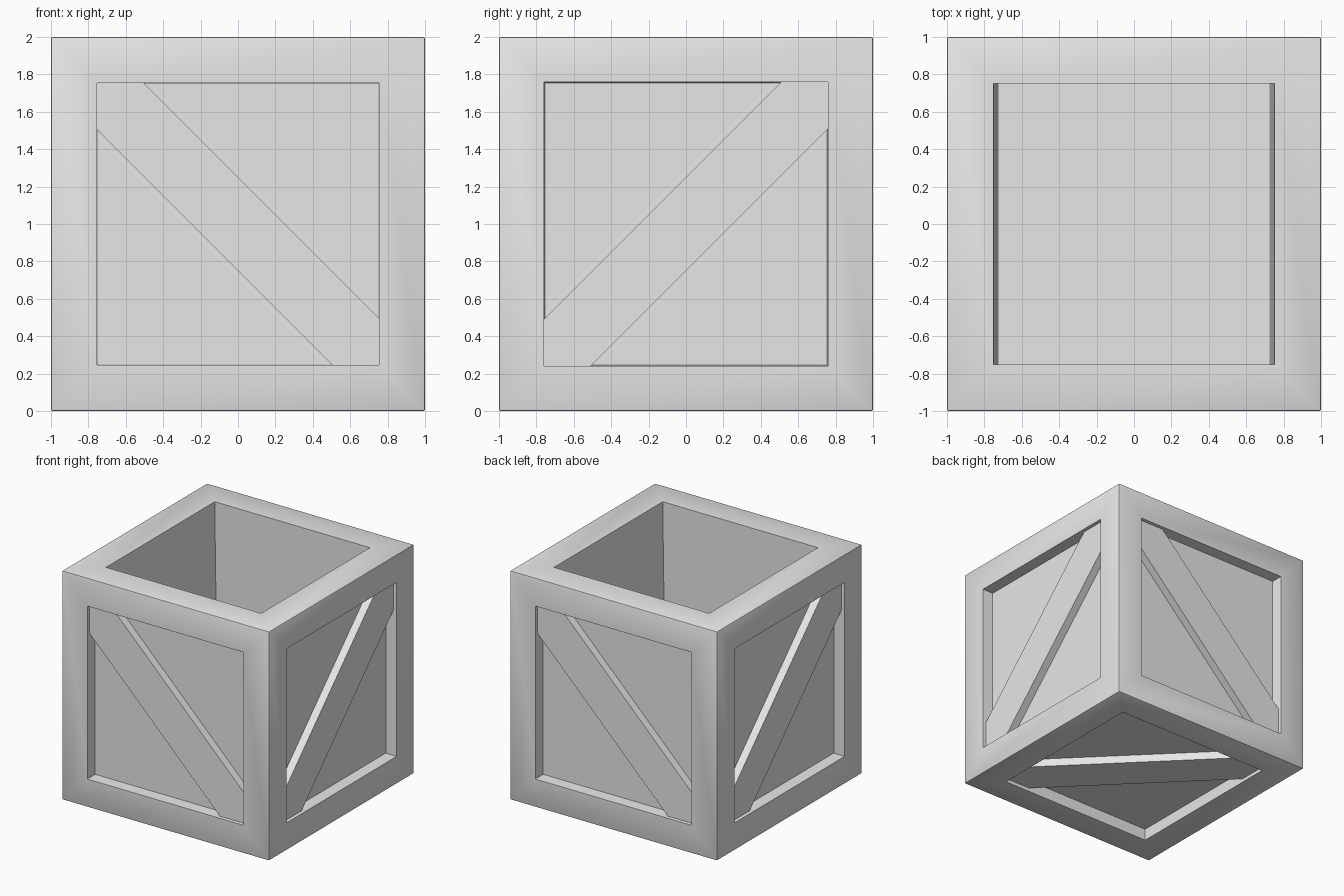
import bpy
import bmesh
from math import radians
from mathutils import Matrix, Vector

cube = bpy.data.objects.get("Cube")
if cube:
    bpy.data.objects.remove(cube, do_unlink=True)

OPEN = 0.755      # half width of each panel opening
PANEL_DEPTH = 0.1
BRACE_DEPTH = 0.03
FLOOR_Z = 0.25

grey = bpy.data.materials.new("light_grey")
grey.use_nodes = True
grey.diffuse_color = (0.8, 0.8, 0.8, 1)
grey.node_tree.nodes["Principled BSDF"].inputs["Base Color"].default_value = (0.8, 0.8, 0.8, 1)


def finish(bm, name):
    bmesh.ops.recalc_face_normals(bm, faces=bm.faces)
    mesh = bpy.data.meshes.new(name)
    bm.to_mesh(mesh)
    bm.free()
    mesh.materials.append(grey)
    obj = bpy.data.objects.new(name, mesh)
    bpy.context.collection.objects.link(obj)
    bpy.ops.object.select_all(action='DESELECT')
    obj.select_set(True)
    bpy.context.view_layer.objects.active = obj
    bpy.ops.object.shade_smooth_by_angle(angle=radians(30))


def inset(bm, face, width):
    bmesh.ops.inset_individual(bm, faces=[face], thickness=width, use_even_offset=True)


# Crate body: block with recessed side panels and a hollow top
bm = bmesh.new()
bmesh.ops.create_cube(bm, size=2, matrix=Matrix.Translation((0, 0, 1)))
outer_edges = list(bm.edges)
for face in list(bm.faces):
    normal = face.normal.copy()
    if normal.z > 0.5:
        # hollow whose left and right walls lean in slightly
        inset(bm, face, 0.25)
        inset(bm, face, 0.0001)
        for v in face.verts:
            v.co.z = FLOOR_Z
            v.co.x *= 0.967
    else:
        inset(bm, face, 1 - OPEN - 0.005 * abs(normal.x))
        inset(bm, face, 0.005)
        for v in face.verts:
            v.co -= normal * PANEL_DEPTH
bmesh.ops.bevel(bm, geom=outer_edges, offset=0.01, segments=2, profile=0.5, affect='EDGES')
finish(bm, "crate_body")


# Diagonal brace: six-sided plank lying in a recess
def add_brace(name, matrix, flip=False):
    h = OPEN + 0.008
    c = h - 0.25
    outline = [(-h, h), (-c, h), (h, -c), (h, -h), (c, -h), (-h, c)]
    outline = [(-u if flip else u, v) for u, v in outline]
    bm = bmesh.new()
    front = bm.faces.new([bm.verts.new((u, BRACE_DEPTH - 1, v)) for u, v in outline])
    ext = bmesh.ops.extrude_face_region(bm, geom=[front], use_keep_orig=True)
    back = [g for g in ext["geom"] if isinstance(g, bmesh.types.BMVert)]
    bmesh.ops.translate(bm, verts=back, vec=Vector((0, PANEL_DEPTH - BRACE_DEPTH + 0.01, 0)))
    bmesh.ops.transform(bm, matrix=Matrix.Translation((0, 0, 1)) @ matrix, verts=bm.verts)
    finish(bm, name)


for i, side in enumerate(("front", "left", "back", "right")):
    add_brace(side + "_brace", Matrix.Rotation(radians(90 * i), 4, 'Z'), flip=i % 2 == 1)
add_brace("bottom_brace", Matrix.Rotation(radians(90), 4, 'X'), flip=True)
